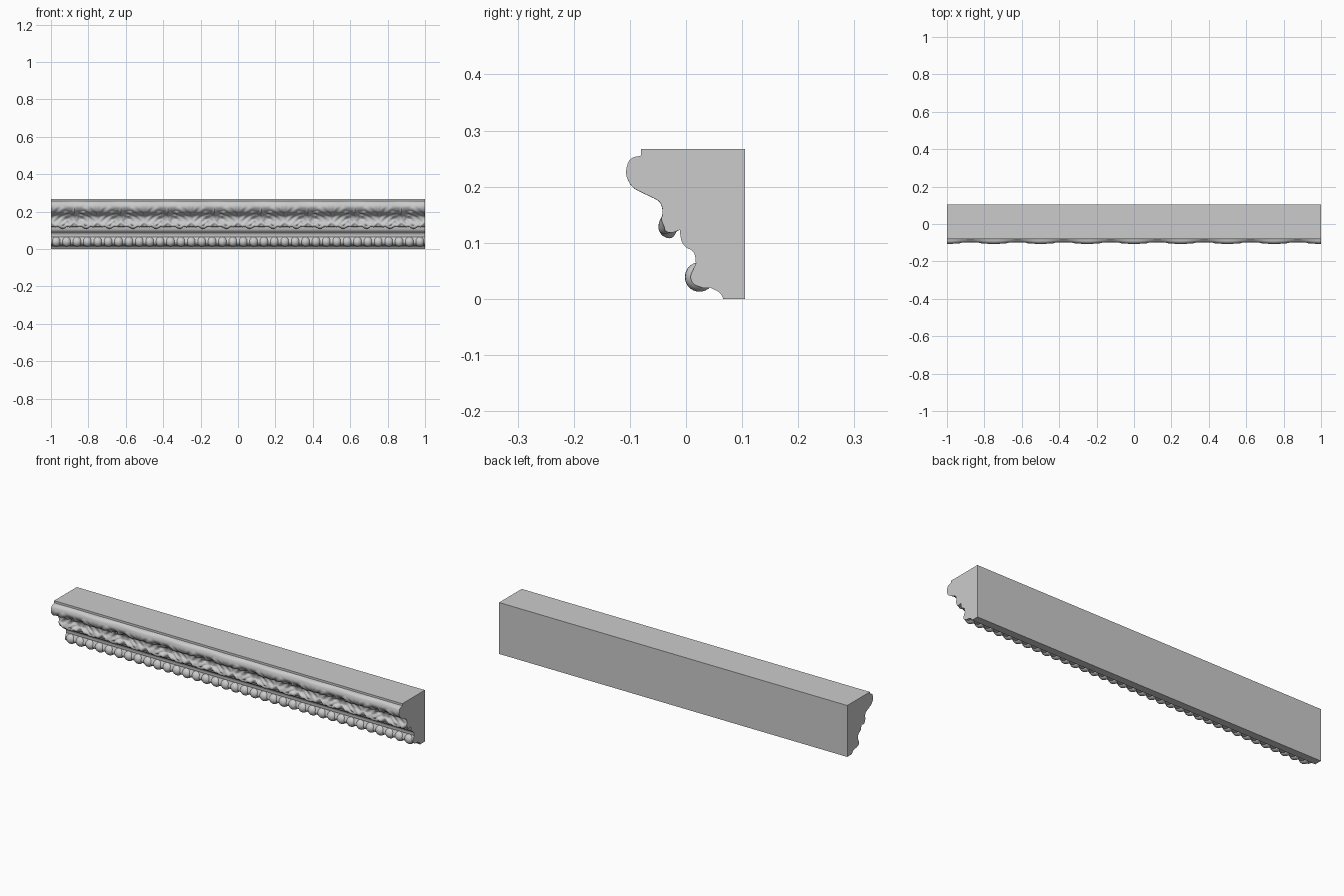
import bpy, bmesh, math
from mathutils import Vector

if "Cube" in bpy.data.objects:
    bpy.data.objects.remove(bpy.data.objects["Cube"])

MOTIFS, STEPS, BEADS = 8, 52, 36


def smooth_path(pts, n):
    """Catmull-Rom curve through 2D points."""
    p = [Vector(q) for q in pts]
    p = [2 * p[0] - p[1]] + p + [2 * p[-1] - p[-2]]
    out = []
    for i in range(1, len(p) - 2):
        a, b, c, d = p[i - 1:i + 3]
        for k in range(n):
            t = k / n
            out.append(0.5 * (2 * b + (c - a) * t + (2 * a - 5 * b + 4 * c - d) * t * t
                              + (3 * b - a - 3 * c + d) * t ** 3))
    return out + [p[-2]]


def clamp(v):
    v = max(0.0, min(1.0, v))
    return v * v * (3 - 2 * v)


def finish(bm, name, angle=40):
    me = bpy.data.meshes.new(name)
    bm.to_mesh(me)
    bm.free()
    ob = bpy.data.objects.new(name, me)
    bpy.context.collection.objects.link(ob)
    bpy.ops.object.select_all(action='DESELECT')
    ob.select_set(True)
    bpy.context.view_layer.objects.active = ob
    bpy.ops.object.shade_smooth_by_angle(angle=math.radians(angle))
    return ob


# Section curves in (y, z), from the foot upwards
foot = smooth_path([(0.066, 0.002), (0.059, 0.012), (0.043, 0.02)], 4)
core = smooth_path([(0.032, 0.019), (0.014, 0.026), (0.008, 0.039), (0.013, 0.053), (0.018, 0.064)], 3)
cove = smooth_path([(0.017, 0.066), (0.016, 0.077), (0.011, 0.086), (0.0, 0.092), (-0.007, 0.101),
                    (-0.01, 0.112)], 4)
band = smooth_path([(-0.011, 0.123), (-0.026, 0.118), (-0.037, 0.122), (-0.038, 0.133), (-0.032, 0.148),
                    (-0.033, 0.167), (-0.043, 0.183), (-0.068, 0.196), (-0.087, 0.206), (-0.096, 0.221),
                    (-0.095, 0.235), (-0.089, 0.248), (-0.08, 0.256)], 5)

# Moulding body: extruded section, open where the carved band covers it
lower = [Vector((0.105, 0)), Vector((0.066, 0))] + foot + core + cove
section = lower + band + [Vector((-0.08, 0.267)), Vector((0.105, 0.267))]
b0, b1 = len(lower), len(lower) + len(band) - 1
bm = bmesh.new()
left = [bm.verts.new((-1, p.x, p.y)) for p in section]
right = [bm.verts.new((1, p.x, p.y)) for p in section]
n = len(section)
for i in range(n):
    j = (i + 1) % n
    if not b0 <= i < b1:
        bm.faces.new((left[i], right[i], right[j], left[j]))
bm.faces.new(left)
bm.faces.new(right[::-1])
bmesh.ops.recalc_face_normals(bm, faces=bm.faces)
finish(bm, "moulding_body", 30)


def relief(u, t):
    """Carved height: u is the place along one motif, t the place up the band."""
    a = abs(2 * u)
    # big lobed leaf with fanned veins
    lobes = abs(math.sin(5.5 * math.pi * t + 0.4))
    width = 0.30 + 0.42 * math.sin(math.pi * min(1, t * 1.05)) ** 0.8 + 0.16 * lobes
    leaf = clamp((width - a) / 0.16)
    vein = 0.5 + 0.5 * math.cos(2 * math.pi * (3.2 * a - 4.5 * t))
    rib = clamp(1 - a / 0.09)
    h = leaf * (0.5 + 0.38 * vein * clamp(a / 0.15) + 0.35 * rib)
    # slim dart between leaves
    d = 1 - a
    dart = clamp((0.24 * math.sin(math.pi * clamp(t * 1.1)) - d) / 0.1)
    h = max(h, dart * (0.5 + 0.3 * clamp(1 - d / 0.07)))
    # scalloped lower lip
    edge = 0.15 + 0.05 * math.cos(4 * math.pi * u) + 0.025 * math.cos(12 * math.pi * u)
    h = max(h * clamp((t - edge + 0.05) / 0.06), 0.85 * clamp(1 - abs(t - edge - 0.02) / 0.08))
    # smooth rolled top
    roll = clamp((t - 0.74) / 0.12)
    h = h * (1 - roll) + roll * (0.5 + 0.35 * math.cos(2 * math.pi * u))
    return 0.012 * h * clamp(t / 0.06) * clamp((1 - t) / 0.1)


# Carved leaf band laid over the curved face
lengths = [0.0]
for p, q in zip(band, band[1:]):
    lengths.append(lengths[-1] + (q - p).length)
normals = []
for i in range(len(band)):
    d = (band[min(i + 1, len(band) - 1)] - band[max(i - 1, 0)]).normalized()
    normals.append(Vector((-d.y, d.x)))
bm = bmesh.new()
cols = []
for k in range(MOTIFS * STEPS + 1):
    u = (k / STEPS + 0.5) % 1 - 0.5
    col = []
    for p, nrm, s in zip(band, normals, lengths):
        q = p + nrm * relief(u, s / lengths[-1])
        col.append(bm.verts.new((-1 + 2 * k / (MOTIFS * STEPS), q.x, q.y)))
    cols.append(col)
for c, d in zip(cols, cols[1:]):
    for i in range(len(band) - 1):
        bm.faces.new((c[i], d[i], d[i + 1], c[i + 1]))
# slim end strips joining the carving to the body
for col, x in ((cols[0], -1), (cols[-1], 1)):
    base = [bm.verts.new((x, p.x, p.y)) for p in band]
    for i in range(len(band) - 1):
        f = (base[i], col[i], col[i + 1], base[i + 1])
        bm.faces.new(f if x < 0 else f[::-1])
finish(bm, "carved_leaf_band", 50)

# Row of beads
bm = bmesh.new()
bmesh.ops.create_uvsphere(bm, u_segments=20, v_segments=14, radius=0.0262)
beads = finish(bm, "bead_row", 60)
pitch = 2 / BEADS
beads.location = (-1 + pitch / 2, 0.024, 0.039)
row = beads.modifiers.new("row", 'ARRAY')
row.count = BEADS
row.use_relative_offset = False
row.use_constant_offset = True
row.constant_offset_displace = (pitch, 0, 0)
